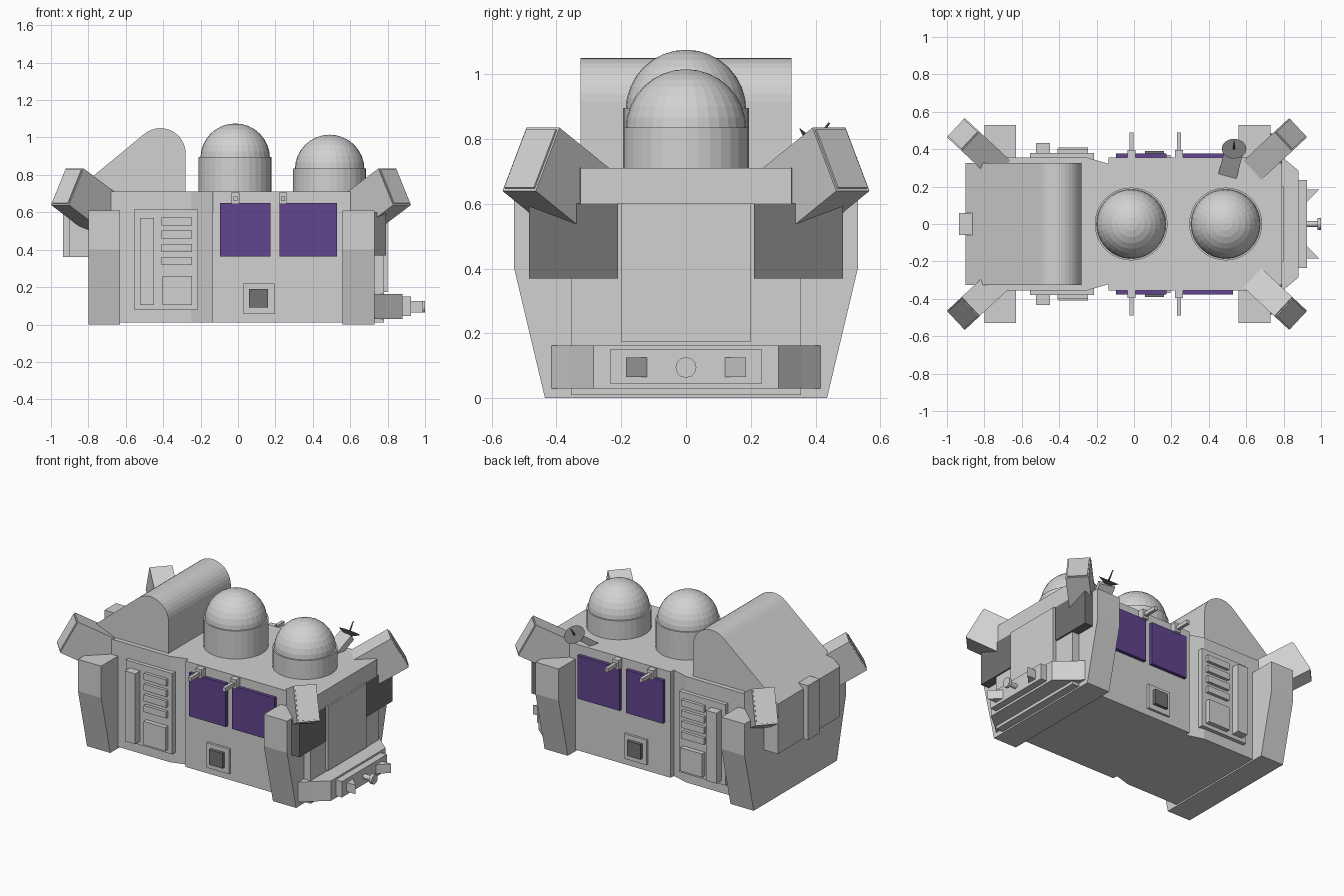
import bpy, bmesh, math
from mathutils import Vector, Matrix

cube = bpy.data.objects.get("Cube")
if cube:
    bpy.data.objects.remove(cube, do_unlink=True)


def material(name, rgb):
    m = bpy.data.materials.new(name)
    m.use_nodes = True
    m.diffuse_color = (*rgb, 1)
    m.node_tree.nodes["Principled BSDF"].inputs["Base Color"].default_value = (*rgb, 1)
    return m


GREY = material("light_grey", (0.64, 0.64, 0.64))
DARK = material("dark_grey", (0.17, 0.17, 0.17))
PURPLE = material("purple_panel", (0.12, 0.058, 0.27))


def finish(bm, name, mat):
    bmesh.ops.recalc_face_normals(bm, faces=bm.faces)
    me = bpy.data.meshes.new(name)
    bm.to_mesh(me)
    bm.free()
    me.materials.append(mat)
    ob = bpy.data.objects.new(name, me)
    bpy.context.scene.collection.objects.link(ob)
    return ob


def box(name, x, y, z, mat=GREY):
    """Box from three (low, high) ranges."""
    size = [r[1] - r[0] for r in (x, y, z)]
    mid = [(r[1] + r[0]) / 2 for r in (x, y, z)]
    bm = bmesh.new()
    bmesh.ops.create_cube(bm, size=1, matrix=Matrix.Translation(mid) @ Matrix.Diagonal((*size, 1)))
    return finish(bm, name, mat)


def side_box(name, s, x, y, z, mat=GREY):
    """Box on the side s (-1 right, 1 left), y measured outward."""
    return box(name, x, sorted((s * y[0], s * y[1])), z, mat)


def prism(name, pts, axis, lo, hi, mat=GREY):
    """Outline extruded along an axis; the outline uses the other two axes in order."""
    bm = bmesh.new()

    def vert(p, d):
        c = list(p)
        c.insert(axis, d)
        return bm.verts.new(c)
    face = bm.faces.new([vert(p, lo) for p in pts])
    new = bmesh.ops.extrude_face_region(bm, geom=[face])["geom"]
    move = [0, 0, 0]
    move[axis] = hi - lo
    bmesh.ops.translate(bm, vec=move, verts=[v for v in new if isinstance(v, bmesh.types.BMVert)])
    return finish(bm, name, mat)


def mirrored(half):
    """Close a half outline, given with positive second coordinate, across zero."""
    return half + [(a, -b) for a, b in reversed(half)]


def cone(name, r1, r2, depth, matrix, sides=32, mat=GREY):
    bm = bmesh.new()
    bmesh.ops.create_cone(bm, cap_ends=True, segments=sides, radius1=r1, radius2=r2,
                          depth=depth, matrix=matrix)
    return finish(bm, name, mat)


# Main hull with a chamfered step along each side
hull = [(-0.78, 0.355), (-0.25, 0.355), (-0.137, 0.322), (-0.135, 0.355), (0.78, 0.355)]
prism("hull", mirrored(hull), 2, 0.01, 0.6)
roof = hull[:-1] + [(0.6, 0.355), (0.79, 0.325)]
prism("roof", mirrored(roof), 2, 0.6, 0.71)
box("end_panel", (0.7, 0.8), (-0.2, 0.2), (0.175, 0.6))

# Transverse frames forming the four legs
frame = [(y, z) for y, z in ((-0.435, 0), (-0.53, 0.4), (-0.5, 0.61),
                             (0.5, 0.61), (0.53, 0.4), (0.435, 0))]
frame[2], frame[3] = (-0.53, 0.61), (0.53, 0.61)
prism("back_leg_frame", frame, 0, -0.8, -0.63)
prism("front_leg_frame", frame, 0, 0.56, 0.73)

# Rounded rear housing and its back box
arc = [math.radians(130 - 10 * i) for i in range(14)]
housing = [(-0.28, 0.36), (-0.9, 0.36), (-0.9, 0.69)]
housing += [(-0.415 + 0.135 * math.cos(a), 0.915 + 0.135 * math.sin(a)) for a in arc]
prism("rear_housing", housing, 1, -0.325, 0.325)
box("rear_box", (-0.935, -0.85), (-0.06, 0.06), (0.36, 0.72))

# Domed turrets
for label, x, top in (("rear", -0.015, 0.895), ("front", 0.49, 0.835)):
    cone(label + "_dome_base", 0.195, 0.195, top - 0.65,
         Matrix.Translation((x, 0, (top + 0.65) / 2)))
    bm = bmesh.new()
    bmesh.ops.create_uvsphere(bm, u_segments=32, v_segments=16, radius=0.186,
                              matrix=Matrix.Translation((x, 0, top - 0.006)))
    finish(bm, label + "_dome", GREY)

# Corner thrusters, angled up and outward
tilt = Matrix.Rotation(math.radians(43), 4, "Z") @ Matrix.Rotation(math.radians(-29), 4, "Y")
for end, sx in (("front", 1), ("back", -1)):
    for side, sy in (("left", 1), ("right", -1)):
        place = (Matrix.Translation((-0.0375, 0, 0)) @ Matrix.Diagonal((sx, sy, 1, 1))
                 @ Matrix.Translation((0.875, 0.478, 0.737)) @ tilt)
        for part, size, shift in (("thruster", (0.42, 0.14, 0.223), -0.21),
                                  ("thruster_cap", (0.012, 0.125, 0.205), 0)):
            bm = bmesh.new()
            bmesh.ops.create_cube(bm, size=1)
            bm.transform(place @ Matrix.Translation((shift, 0, 0)) @ Matrix.Diagonal((*size, 1)))
            finish(bm, f"{end}_{side}_{part}", GREY)

# Details on both sides
for side, s in (("left", 1), ("right", -1)):
    side_box(side + "_end_box", s, (0.6, 0.79), (0.21, 0.485), (0.37, 0.6), DARK)

    # Purple panels with a bracket above each
    for n, x0, x1, hook in ((1, -0.095, 0.175, -0.013), (2, 0.222, 0.53, 0.24)):
        side_box(f"{side}_purple_panel_{n}", s, (x0, x1), (0.34, 0.378), (0.365, 0.65), PURPLE)
        side_box(f"{side}_bracket_base_{n}", s, (hook - 0.022, hook + 0.022),
                 (0.34, 0.395), (0.645, 0.705))
        side_box(f"{side}_bracket_arm_{n}", s, (hook - 0.011, hook + 0.011),
                 (0.38, 0.49), (0.66, 0.685))

    # Small hatch
    side_box(side + "_hatch_frame", s, (0.03, 0.195), (0.34, 0.37), (0.055, 0.22))
    side_box(side + "_hatch_button", s, (0.06, 0.16), (0.34, 0.39), (0.09, 0.19), DARK)

    # Vent panel
    side_box(side + "_vent_panel", s, (-0.555, -0.215), (0.31, 0.38), (0.08, 0.615))
    side_box(side + "_vent_pipe", s, (-0.525, -0.45), (0.34, 0.433), (0.105, 0.57))
    side_box(side + "_vent_box", s, (-0.405, -0.245), (0.34, 0.41), (0.105, 0.26))
    for i in range(4):
        z = 0.317 + 0.071 * i
        side_box(f"{side}_vent_slat_{i + 1}", s, (-0.41, -0.245), (0.34, 0.4), (z, z + 0.043))

    # Bumper hook
    prism(side + "_bumper_hook", [(0.915, s * 0.11), (0.99, s * 0.185), (0.915, s * 0.185)],
          2, 0.065, 0.125)

# Bumper and coupling knob
prism("bumper", mirrored([(0.73, 0.415), (0.79, 0.36), (0.88, 0.285)]), 2, 0.03, 0.162)
box("bumper_plate", (0.85, 0.925), (-0.235, 0.235), (0.045, 0.15))
along_x = Matrix.Rotation(math.radians(90), 4, "Y")
for name, r, x, depth in (("knob_stem", 0.016, 0.95, 0.08), ("knob_end", 0.032, 0.99, 0.02)):
    cone(name, r, r, depth, Matrix.Translation((x, 0, 0.095)) @ along_x, 12)

# Dish antenna on a slanted support
lean = Matrix.Translation((0.535, 0.395, 0.785)) @ Matrix.Rotation(math.radians(-36), 4, "X")
cone("dish", 0.02, 0.066, 0.025, lean, 16, DARK)
cone("dish_spike", 0.006, 0.003, 0.07, lean @ Matrix.Translation((0, 0, 0.045)), 8, DARK)
bm = bmesh.new()
bmesh.ops.create_cube(bm, size=1)
bm.transform(Matrix.Translation((0.515, 0.315, 0.73)) @ Matrix.Rotation(math.radians(-15), 4, "Z")
             @ Matrix.Rotation(math.radians(36), 4, "X") @ Matrix.Diagonal((0.1, 0.17, 0.04, 1)))
finish(bm, "dish_support", GREY)
